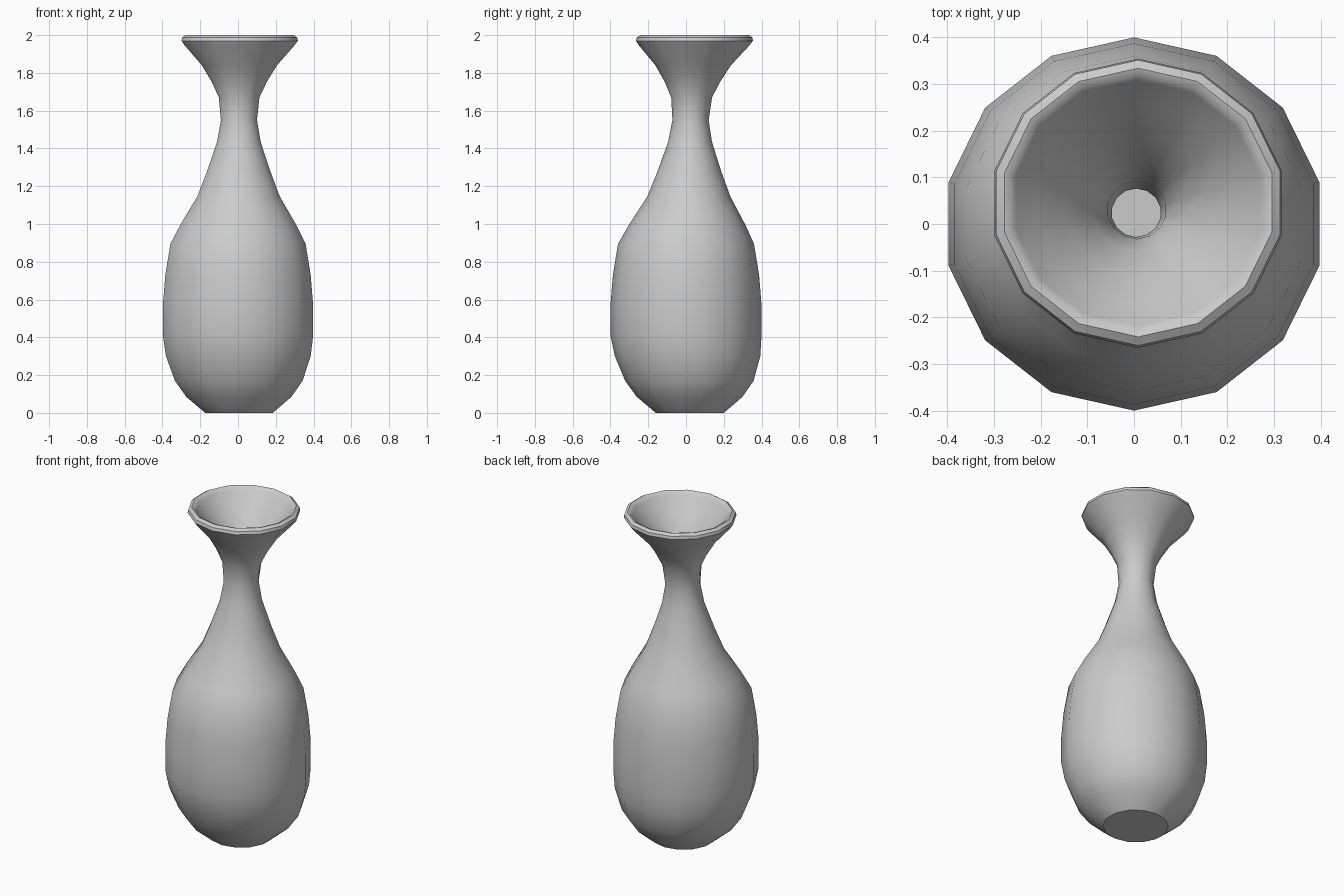
import bpy
import bmesh
from math import cos, sin, tau

default_cube = bpy.data.objects.get("Cube")
if default_cube:
    bpy.data.objects.remove(default_cube, do_unlink=True)

SIDES = 14

# Outer wall from foot to lip, as (radius, height)
outer = [(.18, 0), (.28, .085), (.34, .17), (.385, .3), (.4, .41), (.4, .57),
         (.387, .73), (.36, .895), (.306, 1), (.22, 1.145), (.17, 1.275),
         (.116, 1.435), (.096, 1.55), (.108, 1.67), (.148, 1.755),
         (.2, 1.84), (.292, 1.945), (.31, 1.97), (.306, 1.988), (.288, 2)]

# Inner wall from lip down to the cavity floor
inner = [(.274, 1.995), (.263, 1.98), (.215, 1.92), (.15, 1.84), (.095, 1.755),
         (.062, 1.67), (.052, 1.55), (.065, 1.435), (.12, 1.275), (.175, 1.145),
         (.26, 1), (.315, .895), (.355, .57), (.355, .41), (.295, .17), (.16, .06)]

# Slight lean of the hand-shaped body, as (height, x, y)
lean = [(0, .005, .02), (.17, .004, .018), (.41, 0, 0), (.9, 0, 0),
        (1.145, .003, .015), (1.55, .005, .024), (2, .009, .046)]


def centre_at(height):
    """Interpolate the middle of a ring at the given height."""
    for (z0, x0, y0), (z1, x1, y1) in zip(lean, lean[1:]):
        if height <= z1:
            t = (height - z0) / (z1 - z0)
            return x0 + (x1 - x0) * t, y0 + (y1 - y0) * t
    return lean[-1][1:]


def add_ring(bm, radius, height):
    cx, cy = centre_at(height)
    ring = []
    for i in range(SIDES):
        angle = tau * i / SIDES
        x = cx + radius * sin(angle) * 1.02
        y = cy + radius * cos(angle)
        ring.append(bm.verts.new((x, y, height)))
    return ring


# Vase shell: foot, body, neck, rolled lip and hollow inside
bm = bmesh.new()
rings = [add_ring(bm, radius, height) for radius, height in outer + inner]
for lower, upper in zip(rings, rings[1:]):
    for i in range(SIDES):
        j = (i + 1) % SIDES
        bm.faces.new((lower[i], lower[j], upper[j], upper[i]))
bm.faces.new(rings[0])
bm.faces.new(rings[-1])
bmesh.ops.recalc_face_normals(bm, faces=bm.faces)
mesh = bpy.data.meshes.new("vase")
bm.to_mesh(mesh)
bm.free()
vase = bpy.data.objects.new("vase", mesh)
bpy.context.collection.objects.link(vase)

# Plain grey glaze
glaze = bpy.data.materials.new("grey glaze")
glaze.use_nodes = True
colour = (.6, .6, .6, 1)
glaze.diffuse_color = colour
glaze.node_tree.nodes["Principled BSDF"].inputs["Base Color"].default_value = colour
mesh.materials.append(glaze)

# Smooth sides with a crisp foot edge
bpy.ops.object.select_all(action="DESELECT")
vase.select_set(True)
bpy.context.view_layer.objects.active = vase
bpy.ops.object.shade_smooth_by_angle(angle=.68)
